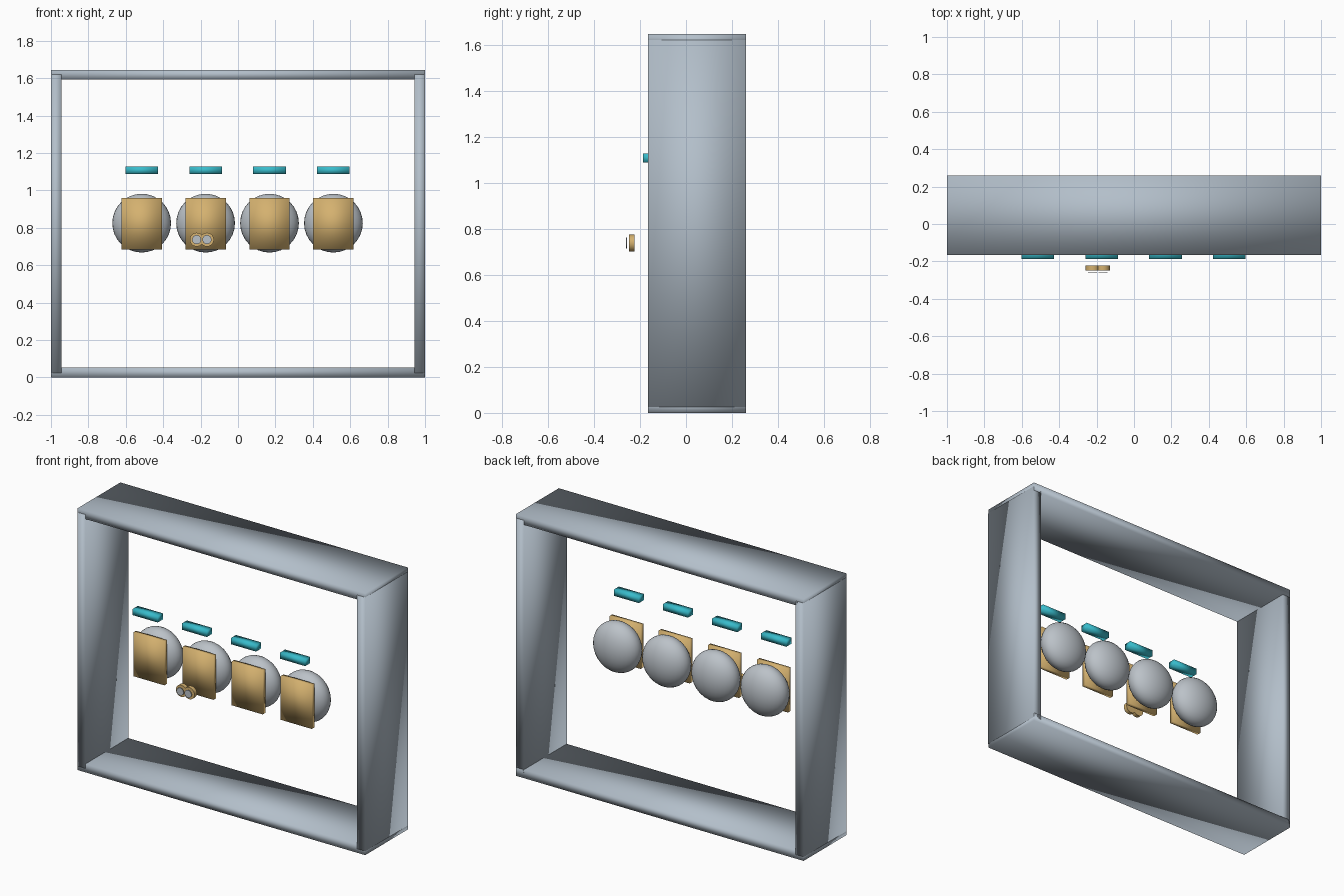
import bpy
import math

if "Cube" in bpy.data.objects:
    bpy.data.objects.remove(bpy.data.objects["Cube"], do_unlink=True)


def make_material(name, rgb):
    mat = bpy.data.materials.new(name)
    mat.use_nodes = True
    color = (*rgb, 1.0)
    mat.diffuse_color = color
    mat.node_tree.nodes["Principled BSDF"].inputs["Base Color"].default_value = color
    return mat


frame_grey = make_material("frame_blue_grey", (0.45, 0.52, 0.59))
shell_grey = make_material("shell_grey", (0.50, 0.54, 0.58))
gold = make_material("warm_gold", (0.66, 0.44, 0.16))
teal = make_material("bright_teal", (0.04, 0.50, 0.60))


def finish(name, mat):
    obj = bpy.context.object
    obj.name = name
    obj.data.materials.append(mat)
    return obj


def box(name, mat, x, y, z):
    """Soft-shaded box from three (low, high) ranges."""
    ranges = (x, y, z)
    bpy.ops.mesh.primitive_cube_add(size=1, location=[(a + b) / 2 for a, b in ranges])
    obj = finish(name, mat)
    obj.scale = [b - a for a, b in ranges]
    bpy.ops.object.transform_apply(location=False, rotation=False, scale=True)
    bpy.ops.object.shade_smooth()
    return obj


def disc(name, mat, x, z, y, radius):
    """Short cylinder lying along y."""
    bpy.ops.mesh.primitive_cylinder_add(
        vertices=32, radius=radius, depth=y[1] - y[0],
        location=(x, (y[0] + y[1]) / 2, z), rotation=(math.pi / 2, 0, 0))
    finish(name, mat)
    bpy.ops.object.shade_smooth_by_angle()


# Open rectangular frame
depth = (-0.165, 0.26)
box("frame_bottom", frame_grey, (-1, 1), depth, (0, 0.053))
box("frame_top", frame_grey, (-1, 1), depth, (1.592, 1.645))
side_depth = (depth[0] - 0.001, depth[1])
box("frame_right", frame_grey, (-1.001, -0.945), side_depth, (0.025, 1.62))
box("frame_left", frame_grey, (0.945, 1.001), side_depth, (0.025, 1.62))

# Four repeated units: rounded shell, front plate and bar above
for i in range(4):
    x = -0.515 + 0.3417 * i
    bpy.ops.mesh.primitive_uv_sphere_add(
        segments=32, ring_count=16, radius=1, location=(x, -0.05, 0.825))
    shell = finish(f"shell_{i + 1}", shell_grey)
    shell.scale = (0.157, 0.098, 0.157)
    bpy.ops.object.transform_apply(location=False, rotation=False, scale=True)
    bpy.ops.object.shade_smooth()
    box(f"front_plate_{i + 1}", gold, (x - 0.108, x + 0.108), (-0.15, -0.123), (0.685, 0.96))
    box(f"upper_bar_{i + 1}", teal, (x - 0.087, x + 0.087), (-0.186, -0.136), (1.088, 1.127))

# Pair of round knobs with thin caps
for side, x in (("right", -0.221), ("left", -0.166)):
    disc(f"knob_{side}", gold, x, 0.737, (-0.248, -0.223), 0.037)
    disc(f"knob_cap_{side}", shell_grey, x, 0.737, (-0.26, -0.256), 0.024)
